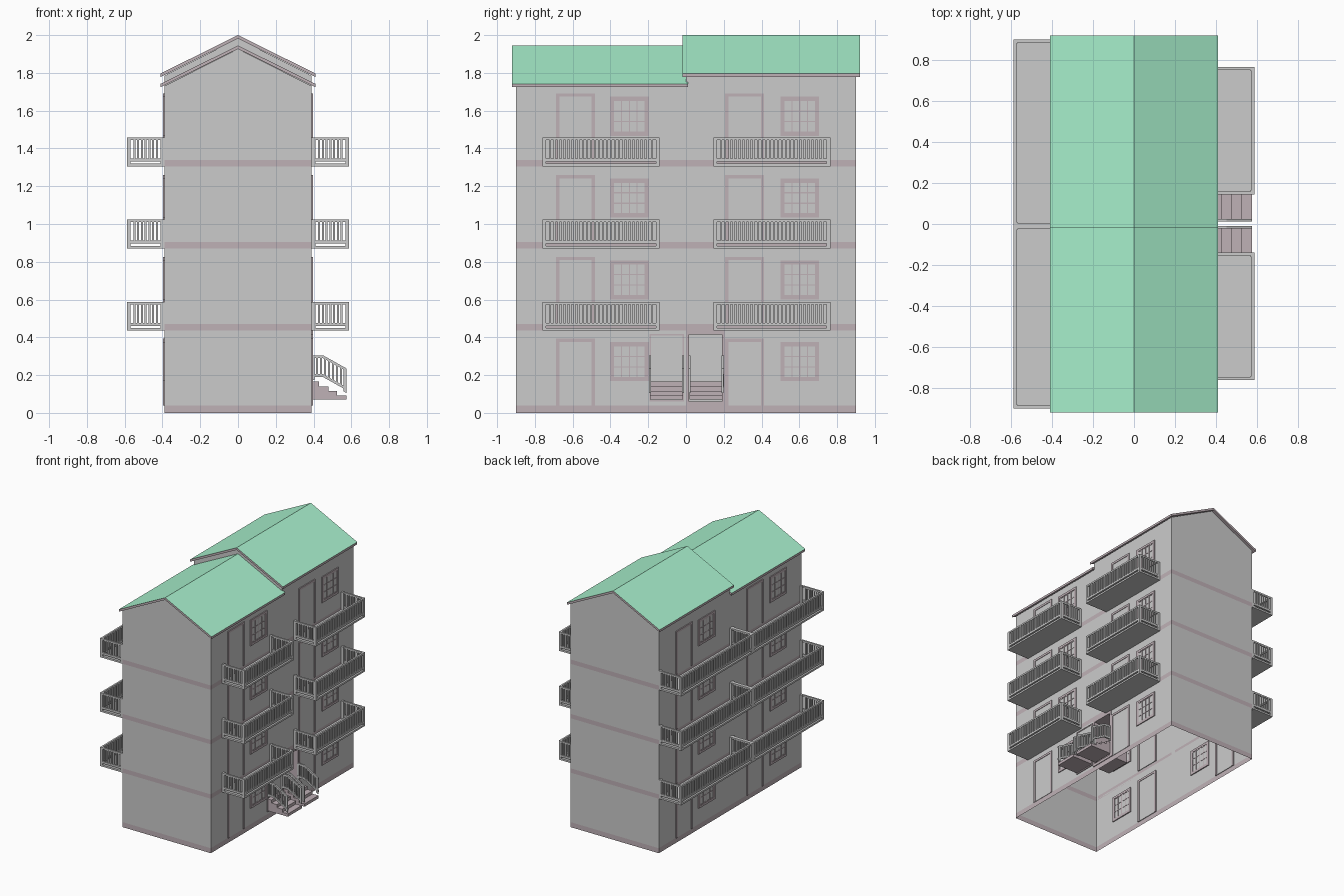
import bpy, bmesh

if "Cube" in bpy.data.objects:
    bpy.data.objects.remove(bpy.data.objects["Cube"])


def mat(name, r, g, b):
    m = bpy.data.materials.new(name)
    m.diffuse_color = (r, g, b, 1)
    m.use_nodes = True
    m.node_tree.nodes["Principled BSDF"].inputs["Base Color"].default_value = m.diffuse_color
    return m


GREEN = mat("roof_green", 0.40, 0.89, 0.62)
BROWN = mat("trim_brown", 0.52, 0.44, 0.47)
WALL = mat("wall_grey", 0.69, 0.68, 0.685)
W, L = 0.39, 0.90          # half width and half length of the block
STOREY = 0.435


def finish(name, bm, *mats):
    me = bpy.data.meshes.new(name)
    bm.to_mesh(me)
    bm.free()
    ob = bpy.data.objects.new(name, me)
    for m in mats:
        if m:
            me.materials.append(m)
    bpy.context.collection.objects.link(ob)
    return ob


def faces(name, polys, m):
    bm = bmesh.new()
    for p in polys:
        bm.faces.new([bm.verts.new(v) for v in p])
    bmesh.ops.remove_doubles(bm, verts=bm.verts, dist=1e-5)
    return finish(name, bm, m)


def add_prism(bm, profile, y0, y1):
    """Extrude an xz profile from y0 to y1."""
    a = [bm.verts.new((x, y0, z)) for x, z in profile]
    b = [bm.verts.new((x, y1, z)) for x, z in profile]
    n = len(a)
    new = [bm.faces.new(a), bm.faces.new(b[::-1])]
    for i in range(n):
        new.append(bm.faces.new((a[i], b[i], b[(i + 1) % n], a[(i + 1) % n])))
    bmesh.ops.recalc_face_normals(bm, faces=new)
    return new


def boxes(name, items, m=None, turn=False):
    """One object from (x0,x1,y0,y1,z0,z1) boxes; turn puts it on the left side."""
    bm = bmesh.new()
    for x0, x1, y0, y1, z0, z1 in items:
        if turn:
            x0, x1, y0, y1 = -x1, -x0, -y1, -y0
        add_prism(bm, [(x0, z0), (x1, z0), (x1, z1), (x0, z1)], y0, y1)
    return finish(name, bm, m)


# Wall shell and storey bands (hollow, open at the bottom)
def ring(z0, z1, hole=None):
    c = [(W, L), (-W, L), (-W, -L), (W, -L)]
    segs = list(zip(c, c[1:]))
    if hole:
        segs += [(c[3], (W, hole[0])), ((W, hole[1]), c[0])]
    else:
        segs.append((c[3], c[0]))
    return [[(*p, z0), (*q, z0), (*q, z1), (*p, z1)] for p, q in segs]


walls, bands = [], ring(0, 0.04)
EAVE, STEP = 1.73, 0.055
for k in range(4):
    top = EAVE if k == 3 else STOREY * (k + 1)
    bottom = 0.04 if k == 0 else STOREY * k + 0.035
    walls += ring(bottom, top, (0.0, 0.205) if k == 0 else None)
    if k:
        bands += ring(STOREY * k, STOREY * k + 0.035)
walls.append([(-W, -L, EAVE), (W, -L, EAVE), (0, -L, EAVE + 0.197)])
e = EAVE + STEP
for y in (0, L):
    walls.append([(W, y, EAVE), (W, y, e), (0, y, e + 0.197), (-W, y, e), (-W, y, EAVE)])
for x in (-W, W):
    walls.append([(x, 0, EAVE), (x, L, EAVE), (x, L, e), (x, 0, e)])
faces("walls", walls, WALL)
faces("storey_bands", bands, BROWN)


# Stepped gable roofs: green on top, brown edges and soffit
def roof(name, y0, y1, ridge):
    bm = bmesh.new()
    t, h, x = 0.018, 0.203, 0.41
    fs = add_prism(bm, [(-x, ridge - h), (0, ridge), (x, ridge - h),
                        (x, ridge - h - t), (0, ridge - t), (-x, ridge - h - t)], y0, y1)
    for f in fs:
        f.normal_update()
        f.material_index = 0 if f.normal.z > 0.3 else 1
    finish(name, bm, GREEN, BROWN)


roof("front_roof", -0.92, 0.01, 1.945)
roof("back_roof", -0.018, 0.92, 2.0)


# Doors and windows, same layout turned half way round for the left side
def frame(y0, y1, z0, z1, t, sill=True):
    a, b = 0.382, 0.397
    out = [(a, b, y0, y0 + t, z0, z1), (a, b, y1 - t, y1, z0, z1),
           (a, b, y0 + t, y1 - t, z1 - t, z1)]
    if sill:
        out.append((a, b, y0 + t, y1 - t, z0, z0 + t))
    return out


for side in ("right", "left"):
    trim, panels, glass, bars = [], [], [], []
    for k in range(4):
        dz = 0.433 * k
        for c in (-0.585, 0.31):
            z0 = 0.04 + STOREY * k
            trim += frame(c - 0.103, c + 0.103, z0, 0.393 + dz, 0.017, False)
            panels.append((0.385, 0.393, c - 0.087, c + 0.087, z0, 0.377 + dz))
        for c in (-0.3, 0.602):
            z0, z1 = 0.168 + dz, 0.375 + dz
            trim += frame(c - 0.103, c + 0.103, z0, z1, 0.018)
            glass.append((0.386, 0.392, c - 0.086, c + 0.086, z0 + 0.016, z1 - 0.016))
            for i in range(5):
                y = c - 0.083 + i * 0.0415
                bars.append((0.384, 0.395, y - 0.003, y + 0.003, z0 + 0.018, z1 - 0.018))
            for i in range(4):
                z = z0 + 0.020 + i * (z1 - z0 - 0.04) / 3
                bars.append((0.384, 0.3945, c - 0.085, c + 0.085, z - 0.003, z + 0.003))
    turn = side == "left"
    boxes(side + "_door_window_frames", trim, BROWN, turn)
    boxes(side + "_door_panels", panels, None, turn)
    boxes(side + "_window_panes", glass, None, turn)
    boxes(side + "_window_bars", bars, BROWN, turn)


# Balconies: thin slab, corner posts, rails and balusters on three sides
def balcony(name, y0, y1, z, turn=False):
    x0, x1, t, h = W, 0.588, 0.014, 0.153
    out = [(x0, x1, y0, y1, z, z + 0.014)]
    for a, b in ((0.026, 0.042), (h - 0.013, h)):
        zz = (z + a, z + b)
        out += [(x1 - t, x1, y0, y1, *zz), (x0, x1 - t, y0, y0 + t, *zz),
                (x0, x1 - t, y1 - t, y1, *zz)]
    for x in (x0, x1 - 0.02):
        for y in (y0, y1 - 0.02):
            out.append((x, x + 0.02, y, y + 0.02, z, z + h))
    zz = (z + 0.04, z + h - 0.01)
    n = round((y1 - y0 - 0.04) / 0.0215)
    for i in range(1, n):
        y = y0 + 0.02 + i * (y1 - y0 - 0.04) / n
        out.append((x1 - 0.012, x1 - 0.002, y - 0.005, y + 0.005, *zz))
    for i in range(1, 8):
        x = x0 + 0.02 + i * (x1 - x0 - 0.04) / 8
        for y in (y0 + 0.002, y1 - 0.012):
            out.append((x - 0.005, x + 0.005, y, y + 0.01, *zz))
    boxes(name, out, None, turn)


for k in (1, 2, 3):
    z = STOREY * k
    balcony(f"right_front_balcony_{k}", -0.76, -0.14, z)
    balcony(f"right_back_balcony_{k}", 0.145, 0.765, z)
    balcony(f"left_front_balcony_{k}", 0.01, 0.90, z, True)
    balcony(f"left_back_balcony_{k}", -0.90, 0.01, z, True)

# Entrances: a deep lined recess and a flush door beside it
boxes("entrance_recess", [(0.24, 0.396, 0.0, 0.017, 0.04, 0.435),
                          (0.24, 0.396, 0.19, 0.207, 0.04, 0.435),
                          (0.24, 0.396, 0.017, 0.19, 0.415, 0.435),
                          (0.24, 0.396, 0.017, 0.19, 0.04, 0.06)], BROWN)
boxes("entrance_doors", [(0.24, 0.246, 0.017, 0.19, 0.06, 0.415),
                         (0.386, 0.394, -0.183, -0.018, 0.06, 0.41)])
boxes("entrance_frame", frame(-0.192, -0.01, 0.06, 0.417, 0.008), BROWN)


# Entrance stairs with sloped railings
def rail_z(x):
    return 0.305 - max(0, x - 0.45) * 0.56


for name, y0, y1 in (("front", -0.197, -0.01), ("back", 0.013, 0.2)):
    steps = [(W, 0.43, 0.165), (0.43, 0.478, 0.141), (0.478, 0.525, 0.117), (0.525, 0.575, 0.093)]
    bm = bmesh.new()
    profile = [(W, 0.07)] + [(x, z) for a, b, z in steps for x in (a, b)] + [(0.575, 0.07)]
    add_prism(bm, profile, y0 + 0.006, y1 - 0.006)
    finish(name + "_entrance_stairs", bm, BROWN)
    bm = bmesh.new()
    for y in (y0, y1 - 0.012):
        for d in (0, 0.1):
            xs = (W, 0.45, 0.575)
            add_prism(bm, [(x, rail_z(x) - d) for x in xs] +
                      [(x, rail_z(x) - d - 0.015) for x in xs[::-1]], y, y + 0.012)
        for i in range(9):
            x = 0.398 + i * 0.021
            r = 0.008 if i in (0, 8) else 0.005
            low = 0.13 if i in (0, 8) else 0.105
            add_prism(bm, [(x - r, rail_z(x - r) - low), (x + r, rail_z(x + r) - low),
                           (x + r, rail_z(x + r) - 0.005), (x - r, rail_z(x - r) - 0.005)],
                      y + 0.001, y + 0.011)
    finish(name + "_stair_railings", bm)
